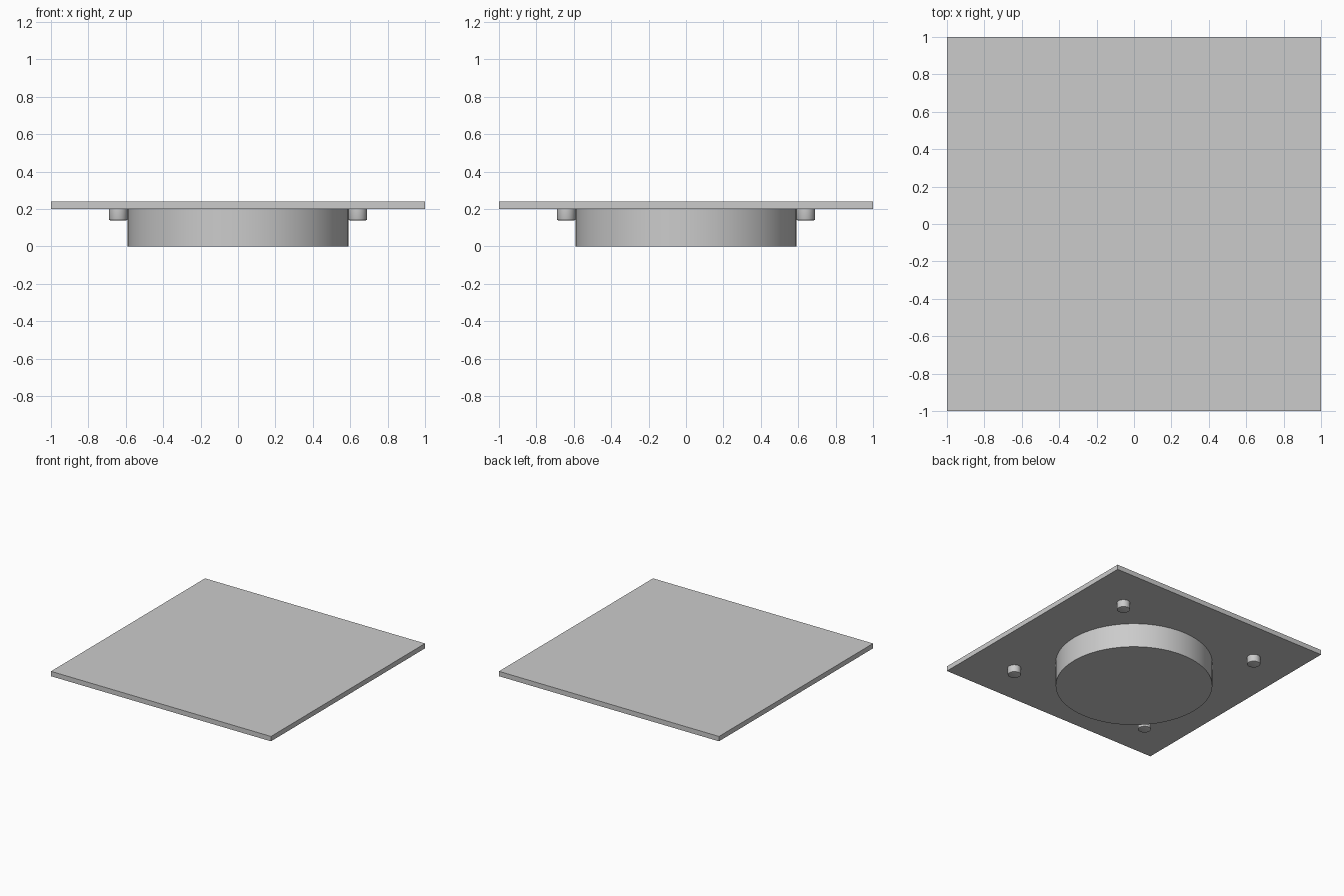
import bpy
import bmesh

default = bpy.data.objects.get("Cube")
if default:
    bpy.data.objects.remove(default, do_unlink=True)

grey = bpy.data.materials.new("light_grey")
grey.use_nodes = True
colour = (0.6, 0.6, 0.6, 1)
grey.diffuse_color = colour
grey.node_tree.nodes["Principled BSDF"].inputs["Base Color"].default_value = colour

PLATE_BOTTOM = 0.2
PLATE_TOP = 0.24


def finish(obj, name):
    obj.name = name
    obj.data.materials.append(grey)
    return obj


def cylinder(name, radius, bottom, top, x=0, y=0, sides=64, bevel=0):
    bpy.ops.mesh.primitive_cylinder_add(
        vertices=sides, radius=radius, depth=top - bottom,
        location=(x, y, (top + bottom) / 2))
    obj = finish(bpy.context.object, name)
    if bevel:
        # Round only the lower rim
        bm = bmesh.new()
        bm.from_mesh(obj.data)
        rim = [e for e in bm.edges if all(v.co.z < 0 for v in e.verts)]
        bmesh.ops.bevel(bm, geom=rim, offset=bevel, segments=2,
                        profile=0.5, affect='EDGES')
        bm.to_mesh(obj.data)
        bm.free()
    bpy.ops.object.shade_smooth_by_angle()
    return obj


# Square top plate
bpy.ops.mesh.primitive_cube_add(
    size=1, location=(0, 0, (PLATE_BOTTOM + PLATE_TOP) / 2))
plate = finish(bpy.context.object, "top_plate")
plate.scale = (2, 2, PLATE_TOP - PLATE_BOTTOM)

# Round drum under the plate
cylinder("round_base", 0.59, 0, PLATE_BOTTOM)

# Four locating pegs around the drum
for side, x in (("left", 0.64), ("right", -0.64)):
    for end, y in (("front", -0.64), ("back", 0.64)):
        cylinder(f"{end}_{side}_peg", 0.05, 0.14, PLATE_BOTTOM, x, y,
                 sides=32, bevel=0.006)
